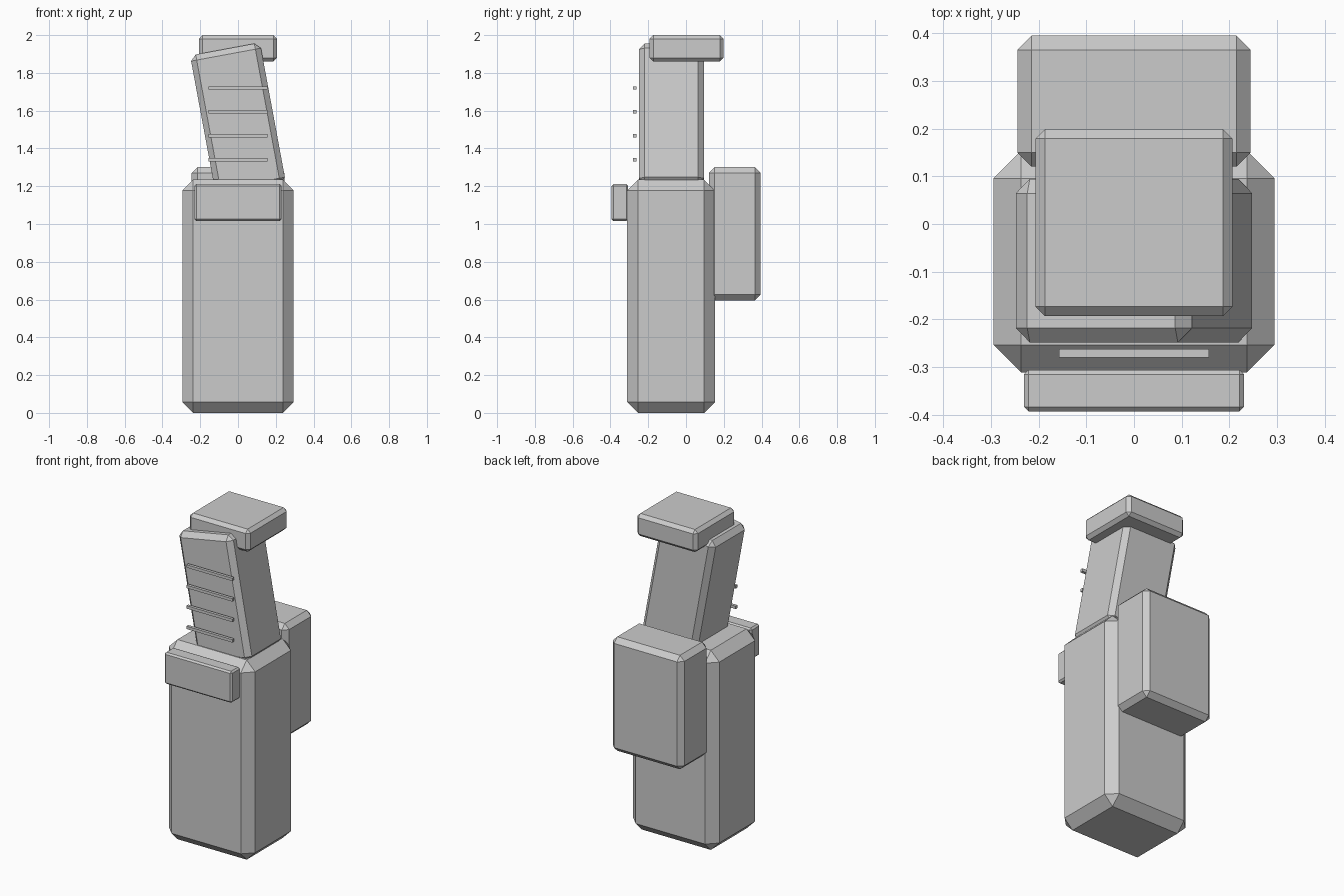
import bpy, bmesh, math
from mathutils import Matrix, Vector

if "Cube" in bpy.data.objects:
    bpy.data.objects.remove(bpy.data.objects["Cube"])

grey = bpy.data.materials.new("plain grey")
grey.diffuse_color = (0.6, 0.6, 0.6, 1)
grey.use_nodes = True
grey.node_tree.nodes["Principled BSDF"].inputs["Base Color"].default_value = grey.diffuse_color


def block(name, centre, size, chamfer=0.0, lean=0.0):
    """Box with flat chamfered edges, optionally leaning sideways."""
    bm = bmesh.new()
    bmesh.ops.create_cube(bm, size=1, matrix=Matrix.Diagonal((*size, 1)))
    if chamfer:
        bmesh.ops.bevel(bm, geom=bm.edges[:], offset=chamfer, segments=1,
                        affect='EDGES', profile=0.5)
    me = bpy.data.meshes.new(name)
    bm.to_mesh(me)
    bm.free()
    me.materials.append(grey)
    ob = bpy.data.objects.new(name, me)
    ob.location = Vector(centre)
    ob.rotation_euler.y = math.radians(lean)
    bpy.context.collection.objects.link(ob)
    return ob


# Main body and the pack on its back
block("body", (0, -0.079, 0.617), (0.59, 0.465, 1.235), 0.058)
block("back_pack", (0, 0.258, 0.948), (0.49, 0.275, 0.705), 0.03)

# Plate across the front of the body
block("front_plate", (0, -0.35, 1.113), (0.462, 0.088, 0.195), 0.01)

# Leaning upper column and its flat cap
block("leaning_column", (0, -0.077, 1.555), (0.376, 0.343, 0.755), 0.03, lean=-10.5)
block("cap", (0, 0.003, 1.93), (0.414, 0.392, 0.14), 0.02)

# Thin horizontal bars in front of the column
for i in range(4):
    block(f"front_bar_{i + 1}", (0, -0.271, 1.34 + i * 0.1267), (0.314, 0.018, 0.018))
